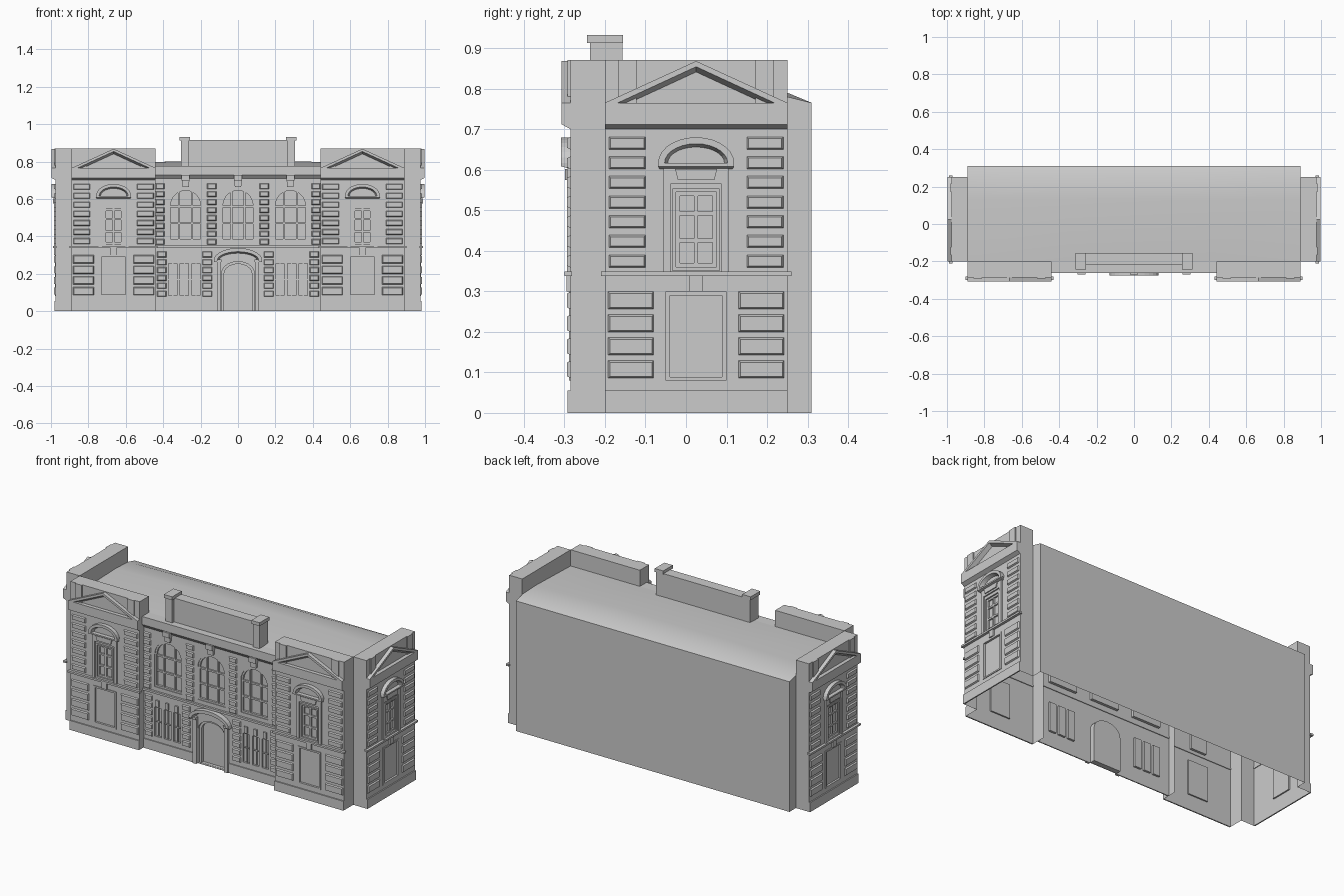
import bpy, bmesh
from math import pi, cos, sin
from mathutils import Matrix

if "Cube" in bpy.data.objects:
    bpy.data.objects.remove(bpy.data.objects["Cube"])

# Facade space: x along the wall, -y outward, wall plane at y = 0
T, R = Matrix.Translation, Matrix.Rotation
PAVILIONS = [T((s * .665, -.285, 0)) for s in (-1, 1)] + \
            [T((s * .975, .025, 0)) @ R(s * pi / 2, 4, 'Z') for s in (-1, 1)]
CENTRE = [T((0, -.245, 0))]
WORLD = [Matrix()]


def part(name, bm, places, recalc=True):
    if recalc:
        bmesh.ops.recalc_face_normals(bm, faces=bm.faces)
    me = bpy.data.meshes.new(name)
    bm.to_mesh(me)
    bm.free()
    for m in places:
        ob = bpy.data.objects.new(name, me)
        ob.matrix_world = m
        bpy.context.collection.objects.link(ob)


def prism(bm, front, y0, y1=0, back=None, cap=False):
    a = [bm.verts.new((x, y0, z)) for x, z in front]
    b = [bm.verts.new((x, y1, z)) for x, z in (back or front)]
    bm.faces.new(a)
    if cap:
        bm.faces.new(b[::-1])
    for i in range(len(a)):
        j = (i + 1) % len(a)
        bm.faces.new((a[j], a[i], b[i], b[j]))


def rect(x0, x1, z0, z1):
    return [(x0, z0), (x1, z0), (x1, z1), (x0, z1)]


def arc(cx, hw, z, rise, n=14):
    return [(cx + hw * cos(pi * i / n), z + rise * sin(pi * i / n)) for i in range(n + 1)]


def arch(cx, hw, z0, spring, rise):
    return [(cx - hw, z0), (cx + hw, z0)] + arc(cx, hw, spring, rise)


def block(bm, x0, x1, z0, z1, out=.008, b=.004):
    prism(bm, rect(x0 + b, x1 - b, z0 + b, z1 - b), -out, 0, rect(x0, x1, z0, z1))


def box(bm, x0, x1, y0, y1, z0, z1):
    prism(bm, rect(x0, x1, z0, z1), y0, y1, cap=True)


def frame(bm, outer, inner, y0, y1=0):
    n = len(outer)
    for i in range(n):
        j = (i + 1) % n
        prism(bm, [outer[i], outer[j], inner[j], inner[i]], y0, y1)


def moulding(bm, prof, x0, x1):
    a = [bm.verts.new((x0, y, z)) for y, z in prof]
    b = [bm.verts.new((x1, y, z)) for y, z in prof]
    bm.faces.new(a)
    bm.faces.new(b[::-1])
    for i in range(len(a)):
        j = (i + 1) % len(a)
        bm.faces.new((a[i], b[i], b[j], a[j]))


def wall(bm, outline, holes):
    """Flat wall with recessed openings: holes = [(points, depth)]"""
    def loop(pts):
        v = [bm.verts.new((x, 0, z)) for x, z in pts]
        return v, [bm.edges.new((v[i - 1], v[i])) for i in range(len(v))]
    edges = loop(outline)[1]
    rims = []
    for pts, d in holes:
        v, e = loop(pts)
        edges += e
        rims.append((v, d))
    bmesh.ops.triangle_fill(bm, edges=edges, use_beauty=True, normal=(0, -1, 0))
    sample = bm.faces[:] [0]
    for v, d in rims:
        w = [bm.verts.new((p.co.x, d, p.co.z)) for p in v]
        for i in range(len(v)):
            bm.faces.new((v[i - 1], v[i], w[i], w[i - 1]))
        bm.faces.new(w)
    bmesh.ops.recalc_face_normals(bm, faces=bm.faces)
    sample.normal_update()
    if sample.normal.y > 0:
        bmesh.ops.reverse_faces(bm, faces=bm.faces)


# ---- Pavilions (two front, two side) ----
H, D = .225, .085
bm = bmesh.new()
wall(bm, rect(-H, H, 0, .87), [(rect(-.05, .05, .36, .545), .014),
                               (rect(-.064, .064, .088, .29), .008)])
part("pavilion_wall", bm, PAVILIONS, False)

bm = bmesh.new()
for quad in ([(-H, 0, 0), (-H, 0, .87), (-H, D, .87), (-H, D, 0)],
             [(H, 0, 0), (H, D, 0), (H, D, .87), (H, 0, .87)],
             [(-H, 0, .87), (H, 0, .87), (H, D, .87), (-H, D, .87)],
             [(H, D, .75), (-H, D, .75), (-H, D, .87), (H, D, .87)]):
    bm.faces.new([bm.verts.new(c) for c in quad])
part("pavilion_sides", bm, PAVILIONS, False)

bm = bmesh.new()
for s in (-1, 1):
    for i in range(7):
        z = .65 - .0485 * i
        block(bm, *sorted((s * .125, s * .215)), z, z + .031)
    for i in range(4):
        z = .256 - .0567 * i
        block(bm, *sorted((s * .105, s * .217)), z, z + .043)
part("pavilion_quoins", bm, PAVILIONS)

bm = bmesh.new()
block(bm, -H, H, 0, .055, .007, 0)                       # plinth
box(bm, -.235, .235, -.015, .004, .338, .349)            # string course
moulding(bm, [(0, .70), (-.022, .712), (-.022, .765), (0, .765)], -H, H)
for s in (-1, 1):                                        # parapet piers
    block(bm, *sorted((s * .147, s * .192)), .765, .87, .007, 0)
part("pavilion_mouldings", bm, PAVILIONS)

bm = bmesh.new()                                         # raking cornice
prism(bm, [(-H, .765), (0, .868), (H, .765), (.193, .765), (0, .854), (-.193, .765)], -.022, 0,
      [(-H, .765), (0, .868), (H, .765), (.165, .765), (0, .841), (-.165, .765)])
part("pediment", bm, PAVILIONS)

bm = bmesh.new()
frame(bm, rect(-.058, .058, .35, .553), rect(-.05, .05, .36, .545), -.004)
for s in (-1, 1):
    block(bm, *sorted((s * .063, s * .08)), .349, .565, .008, 0)
prism(bm, [(-.045, .575), (.045, .575), (.052, .602), (-.052, .602)], -.014)
block(bm, -.08, .08, .565, .603, .008, 0)
prism(bm, rect(-.094, .094, .608, .616), -.023, 0, rect(-.09, .09, .602, .616))
prism(bm, arc(0, .094, .616, .064) + arc(0, .078, .616, .048)[::-1], -.023, 0,
      arc(0, .094, .616, .064) + arc(0, .07, .616, .04)[::-1])
frame(bm, rect(-.075, .075, .08, .3), rect(-.064, .064, .088, .29), -.004)
block(bm, -.016, .016, .3, .34, .01, 0)
part("pavilion_window_surround", bm, PAVILIONS)

bm = bmesh.new()
for x in (-.045, 0, .045):
    box(bm, x - .005, x + .005, .004, .014, .36, .545)
for z in (.365, .425, .492, .54):
    box(bm, -.05, .05, .005, .014, z - .005, z + .005)
part("sash_bars", bm, PAVILIONS)

# ---- Central facade ----
BAYS = (-.28, 0, .28)
LIGHTS = [s * x for s in (-1, 1) for x in (.225, .287, .349)]
holes = [(arch(x, .09, .375, .565, .09), .016) for x in BAYS]
holes += [(rect(x - .022, x + .022, .085, .255), .012) for x in LIGHTS]
holes.append((arch(0, .088, .002, .2, .065), .03))
bm = bmesh.new()
wall(bm, rect(-.44, .44, 0, .775), holes)
part("central_wall", bm, CENTRE, False)

bm = bmesh.new()
for s in (-1, 1):
    for a, b in ((.115, .165), (.393, .44)):
        for i in range(8):
            z = .653 - .0425 * i
            block(bm, *sorted((s * a, s * b)), z, z + .03)
    for a, b in ((.138, .19), (.383, .433)):
        for i in range(6):
            z = .288 - .042 * i
            block(bm, *sorted((s * a, s * b)), z, z + .031)
part("central_quoins", bm, CENTRE)

bm = bmesh.new()
for s in (-1, 1):
    block(bm, *sorted((s * .115, s * .44)), 0, .055, .006, 0)
box(bm, -.44, .44, -.012, .004, .34, .352)
moulding(bm, [(0, .708), (-.017, .728), (-.017, .775), (.046, .775), (.046, .76), (0, .76)], -.44, .44)
part("central_mouldings", bm, CENTRE)

bm = bmesh.new()
for x in BAYS:                                           # bracket keystones
    prism(bm, [(x - .017, .665), (x + .017, .665), (x + .02, .7), (x - .02, .7)], -.014)
    box(bm, x - .022, x + .022, -.026, 0, .698, .727)
for x in LIGHTS:
    block(bm, x - .01, x + .01, .262, .3, .008, 0)
part("keystones", bm, CENTRE)

bm = bmesh.new()
for x in BAYS:
    frame(bm, arch(x, .09, .375, .565, .09), arch(x, .08, .385, .565, .08), .004, .016)
    for dx in (-.035, .035):
        box(bm, x + dx - .005, x + dx + .005, .006, .016, .38, .64)
    for z in (.47, .56):
        box(bm, x - .085, x + .085, .007, .016, z - .005, z + .005)
for x in LIGHTS:
    box(bm, x - .003, x + .003, .005, .012, .085, .255)
    box(bm, x - .022, x + .022, .006, .012, .167, .173)
part("central_window_bars", bm, CENTRE)

bm = bmesh.new()                                         # entrance
for s in (-1, 1):
    block(bm, *sorted((s * .09, s * .113)), 0, .265, .014, 0)
    block(bm, *sorted((s * .088, s * .128)), .262, .275, .022, 0)
prism(bm, arc(0, .13, .27, .068) + arc(0, .112, .27, .048)[::-1], -.03, 0,
      arc(0, .13, .27, .068) + arc(0, .102, .27, .04)[::-1])
frame(bm, arch(0, .088, .002, .2, .065), arch(0, .074, .003, .2, .052), .012, .03)
part("entrance_surround", bm, CENTRE)

# ---- Attic block above the centre ----
bm = bmesh.new()
box(bm, -.27, .27, -.22, -.158, .765, .915)
for s in (-1, 1):
    box(bm, *sorted((s * .262, s * .305)), -.237, -.157, .765, .912)
    box(bm, *sorted((s * .257, s * .312)), -.244, -.155, .912, .932)
part("attic_parapet", bm, WORLD)

# ---- Rear walls and gently humped roof (open underneath) ----
bm = bmesh.new()
xs, ys = (-.89, -.35, .35, .89), (-.2, .13, .25, .31)
zs = {-.2: (.775, .775), .13: (.785, .8), .25: (.78, .79), .31: (.765, .765)}
g = [[bm.verts.new((x, y, zs[y][abs(x) < .5])) for x in xs] for y in ys]
for j in range(3):
    for i in range(3):
        bm.faces.new((g[j][i], g[j][i + 1], g[j + 1][i + 1], g[j + 1][i])).smooth = True
part("roof", bm, WORLD, False)

bm = bmesh.new()
lo = [bm.verts.new(p) for p in ((.89, .25, 0), (.89, .31, 0), (-.89, .31, 0), (-.89, .25, 0))]
hi = [bm.verts.new((v.co.x, v.co.y, .765 if v.co.y > .3 else .78)) for v in lo]
for i in range(3):
    bm.faces.new((lo[i], lo[i + 1], hi[i + 1], hi[i]))
part("rear_walls", bm, WORLD, False)
